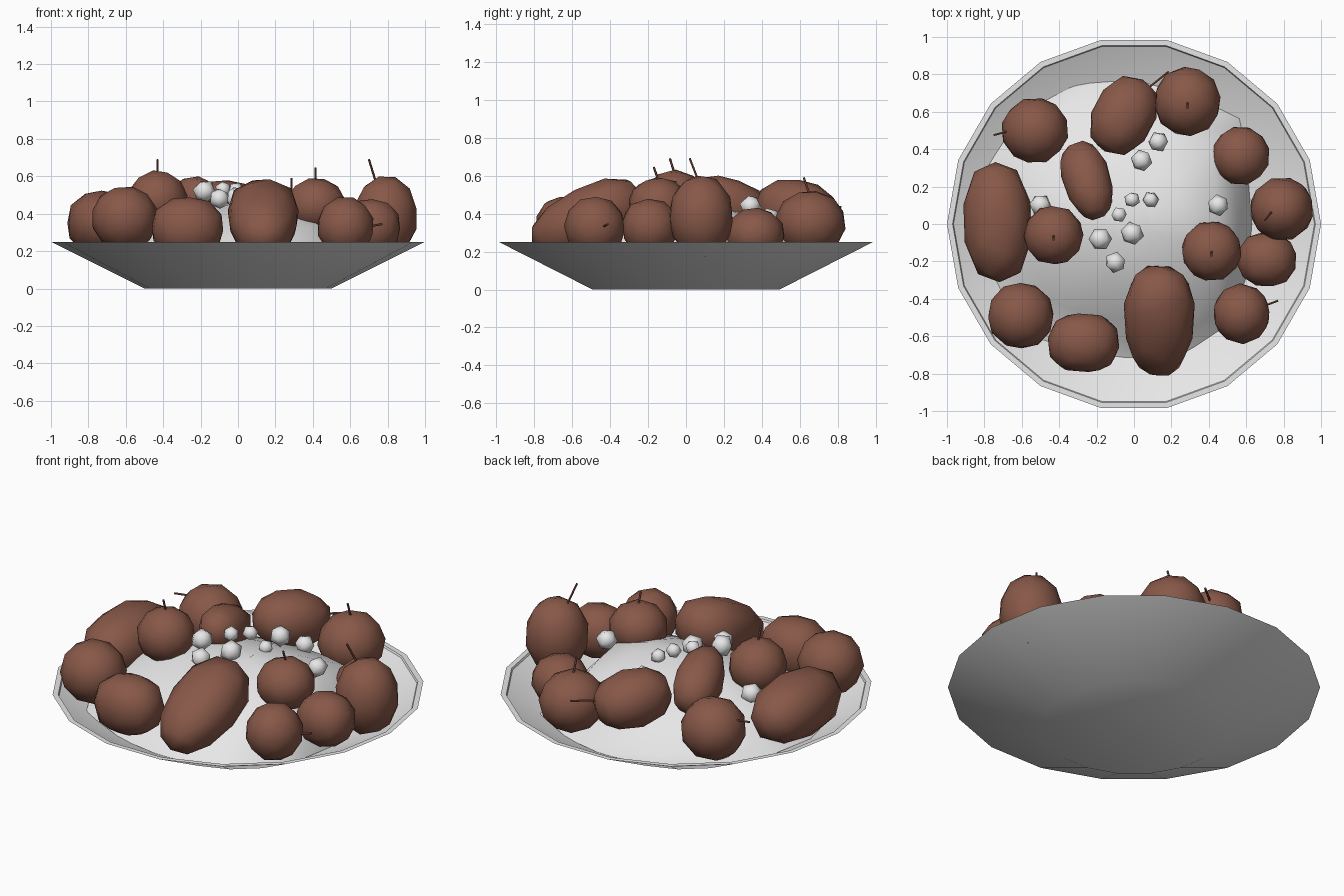
import bpy, bmesh, math, random
from mathutils import Vector, Matrix, Euler

random.seed(4)
cube = bpy.data.objects.get("Cube")
if cube:
    bpy.data.objects.remove(cube)


def material(name, rgb):
    m = bpy.data.materials.new(name)
    m.use_nodes = True
    m.diffuse_color = (*rgb, 1)
    m.node_tree.nodes["Principled BSDF"].inputs["Base Color"].default_value = (*rgb, 1)
    return m


grey = material("pale grey", (0.8, 0.8, 0.8))
brown = material("reddish brown", (0.245, 0.098, 0.065))


def finish(bm, name, mat, sharp=None):
    bmesh.ops.recalc_face_normals(bm, faces=bm.faces)
    mesh = bpy.data.meshes.new(name)
    bm.to_mesh(mesh)
    bm.free()
    mesh.materials.append(mat)
    obj = bpy.data.objects.new(name, mesh)
    bpy.context.collection.objects.link(obj)
    mesh.shade_smooth()
    if sharp:
        mesh.set_sharp_from_angle(angle=math.radians(sharp))
    return obj


def skin(bm, rings):
    """Bridge successive vertex rings of equal length."""
    for a, b in zip(rings, rings[1:]):
        for i in range(len(a)):
            j = (i + 1) % len(a)
            bm.faces.new((a[i], a[j], b[j], b[i]))


# Shallow eighteen-sided bowl with a thin wall and a small lip
bm = bmesh.new()
rings = []
for r, z in [(0.5, 0), (1, 0.25), (0.97, 0.25), (0.965, 0.24), (0.49, 0.01)]:
    angles = [math.tau * i / 18 for i in range(18)]
    rings.append([bm.verts.new((r * math.cos(a), r * math.sin(a), z)) for a in angles])
skin(bm, rings)
bm.faces.new(rings[0])
bm.faces.new(rings[-1])
finish(bm, "bowl", grey, 35)

# Uneven mound filling the bowl, its foot following the bowl wall
outline = [0.63, 0.66, 0.8, 0.75, 0.77, 0.81, 0.84, 0.84, 0.82, 0.8, 0.83, 0.74, 0.72, 0.74, 0.74, 0.66]
bm = bmesh.new()
rings = []
for f, z in [(1, 0), (0.88, 0.27), (0.72, 0.38), (0.4, 0.44), (0.15, 0.465)]:
    ring = []
    for i, r in enumerate(outline):
        a = math.tau * i / len(outline)
        x, y = f * r * math.cos(a), f * r * math.sin(a)
        wall = 0.24 - (0.965 - r) * 0.484
        slope = 1 + 0.1 * x - 0.2 * abs(y) - 0.4 * y * y + 0.15 * min(0, y)
        h = wall if f == 1 else max(wall, z * slope)
        ring.append(bm.verts.new((x, y, h)))
    rings.append(ring)
skin(bm, rings)
bm.faces.new(rings[-1])
finish(bm, "mound", grey)


def ball(name, centre, radii, mat, detail=2, turn=(0, 0), spin=True, taper=0.0, p=2.0):
    """Faceted ball; p above 2 makes it fuller, taper makes it egg-shaped."""
    bm = bmesh.new()
    bmesh.ops.create_icosphere(bm, subdivisions=detail, radius=1.02)
    if spin:
        rot = Euler([random.uniform(0, 6) for _ in range(3)]).to_matrix()
        bm.transform(rot.to_4x4())
    for v in bm.verts:
        v.co *= 1.02 / sum(abs(c) ** p for c in v.co) ** (1 / p)
        v.co.x *= 1 + taper * v.co.y
        v.co.z *= 1 + taper * v.co.y
    bm.transform(Matrix.Diagonal((*radii, 1)))
    tilt = Euler((math.radians(turn[0]), 0, math.radians(turn[1]))).to_matrix()
    bm.transform(Matrix.Translation(centre) @ tilt.to_4x4())
    return finish(bm, name, mat)


# Round fruit: centre, radii, fullness
round_fruit = [
    ((-0.53, 0.50, 0.345), (0.178, 0.175, 0.175), 2),
    ((-0.43, -0.06, 0.475), (0.158, 0.158, 0.155), 2),
    ((0.285, 0.655, 0.35), (0.178, 0.185, 0.17), 2),
    ((-0.605, -0.49, 0.375), (0.175, 0.175, 0.17), 2.1),
    ((-0.27, -0.635, 0.325), (0.188, 0.155, 0.16), 2.5),
    ((0.415, -0.145, 0.445), (0.16, 0.16, 0.145), 2),
    ((0.71, -0.19, 0.33), (0.155, 0.142, 0.145), 2.4),
    ((0.575, -0.48, 0.33), (0.152, 0.16, 0.16), 2),
    ((0.79, 0.08, 0.385), (0.168, 0.168, 0.215), 2.1),
    ((0.57, 0.365, 0.29), (0.155, 0.155, 0.14), 2),
]
for i, (c, r, p) in enumerate(round_fruit):
    ball(f"round_fruit_{i + 1}", c, r, brown, p=p)

# Long fruit: centre, radii, (pitch, yaw), taper
long_fruit = [
    ((-0.055, 0.58, 0.425), (0.162, 0.215, 0.15), (-8, -28), 0.0),
    ((-0.25, 0.23, 0.45), (0.125, 0.22, 0.13), (-22, 17), 0.08),
    ((-0.73, 0.01, 0.35), (0.18, 0.315, 0.17), (0, 2), 0.0),
    ((0.135, -0.52, 0.375), (0.185, 0.312, 0.16), (24, 0), 0.1),
]
for i, (c, r, t, k) in enumerate(long_fruit):
    ball(f"long_fruit_{i + 1}", c, r, brown, turn=t, spin=False, taper=k, p=2.4)

# Small pale berries on the mound: centre, radius
berries = [
    (-0.18, -0.08, 0.52, 0.062), (-0.10, -0.205, 0.48, 0.057),
    (-0.01, -0.05, 0.485, 0.062), (-0.08, 0.05, 0.53, 0.043),
    (-0.01, 0.13, 0.525, 0.043), (0.09, 0.13, 0.465, 0.043),
    (0.04, 0.34, 0.44, 0.058), (0.13, 0.44, 0.375, 0.055),
    (0.45, 0.10, 0.455, 0.058), (-0.50, 0.10, 0.39, 0.06),
]
for i, (x, y, z, r) in enumerate(berries):
    ball(f"berry_{i + 1}", (x, y, z), (r, r, r), grey, 1)

# Thin stems: base point, tip
stems = [
    ((-0.43, -0.06, 0.61), (-0.43, -0.085, 0.69)),
    ((0.415, -0.14, 0.56), (0.415, -0.17, 0.645)),
    ((0.285, 0.65, 0.50), (0.285, 0.62, 0.59)),
    ((0.74, 0.07, 0.56), (0.70, 0.02, 0.69)),
    ((-0.66, 0.50, 0.43), (-0.75, 0.475, 0.43)),
    ((0.08, 0.73, 0.435), (0.185, 0.815, 0.435)),
    ((0.69, -0.44, 0.33), (0.77, -0.41, 0.345)),
]
for i, (a, b) in enumerate(stems):
    a, b = Vector(a), Vector(b)
    bm = bmesh.new()
    bmesh.ops.create_cone(bm, cap_ends=True, segments=6, radius1=0.006, radius2=0.006, depth=(b - a).length)
    turn = (b - a).to_track_quat("Z", "Y").to_matrix().to_4x4()
    bm.transform(Matrix.Translation((a + b) / 2) @ turn)
    finish(bm, f"stem_{i + 1}", brown, 40)
